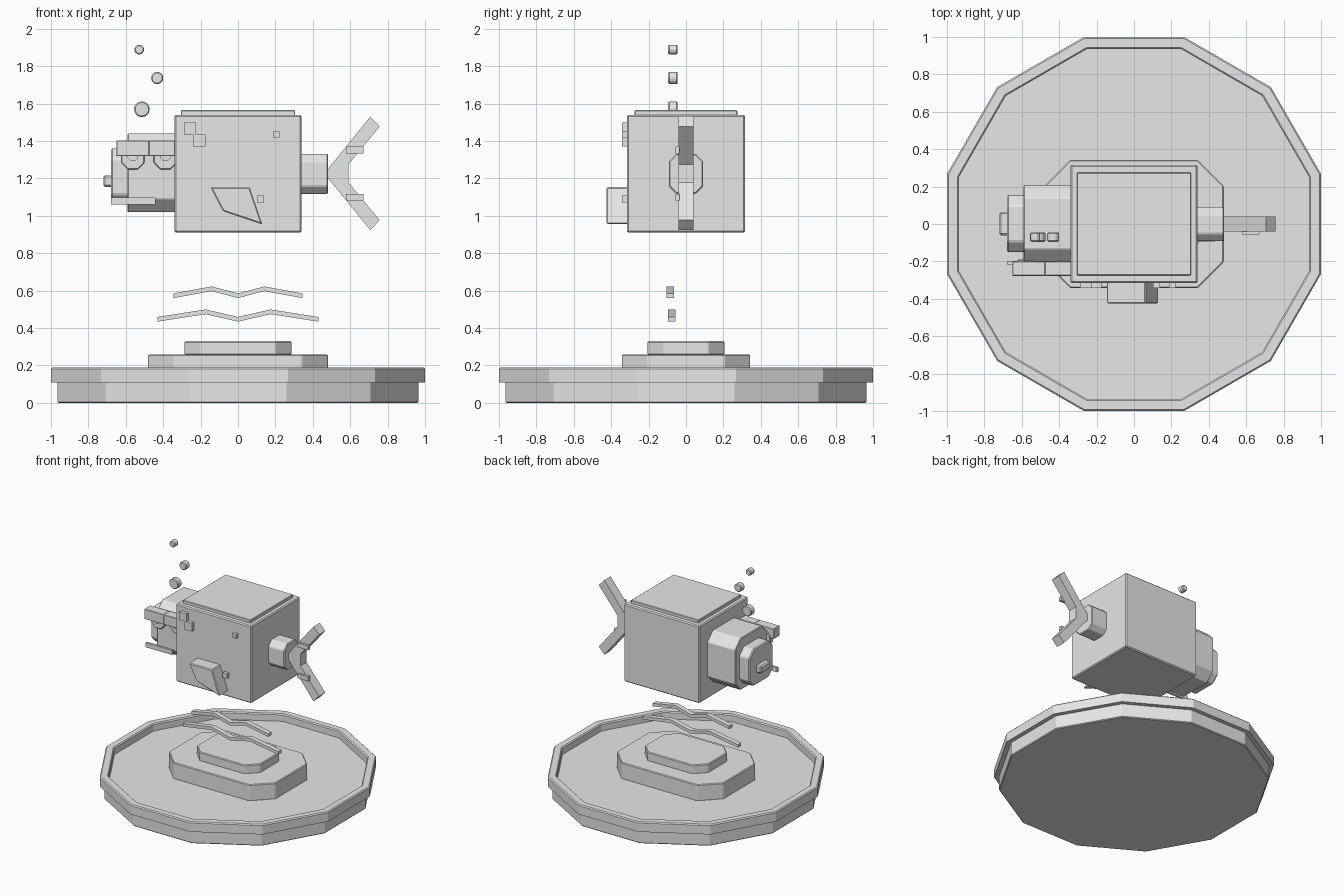
import bpy, bmesh, math

cube = bpy.data.objects.get("Cube")
if cube:
    bpy.data.objects.remove(cube, do_unlink=True)

grey = bpy.data.materials.new("plain_grey")
grey.use_nodes = True
COLOUR = (0.8, 0.8, 0.8, 1)
grey.diffuse_color = COLOUR
grey.node_tree.nodes["Principled BSDF"].inputs["Base Color"].default_value = COLOUR


def prism(name, outline, lo, hi, axis="z", bevel=0.0):
    """Extrude a 2D outline along an axis: z takes (x,y), y takes (x,z), x takes (y,z)."""
    place = {"z": lambda a, b, c: (a, b, c),
             "y": lambda a, b, c: (a, c, b),
             "x": lambda a, b, c: (c, a, b)}[axis]
    bm = bmesh.new()
    low = [bm.verts.new(place(a, b, lo)) for a, b in outline]
    high = [bm.verts.new(place(a, b, hi)) for a, b in outline]
    bm.faces.new(low)
    bm.faces.new(high)
    n = len(outline)
    for i in range(n):
        j = (i + 1) % n
        bm.faces.new((low[i], low[j], high[j], high[i]))
    bmesh.ops.recalc_face_normals(bm, faces=bm.faces)
    mesh = bpy.data.meshes.new(name)
    bm.to_mesh(mesh)
    bm.free()
    mesh.materials.append(grey)
    obj = bpy.data.objects.new(name, mesh)
    bpy.context.collection.objects.link(obj)
    if bevel:
        mod = obj.modifiers.new("soft_edge", "BEVEL")
        mod.width = bevel
        mod.segments = 1
    return obj


def ngon(sides, radius, u=0, v=0):
    step = math.tau / sides
    return [(u + radius * math.cos(step * (i + 0.5)),
             v + radius * math.sin(step * (i + 0.5))) for i in range(sides)]


def chamfered(u, v, hu, hv, c):
    """Rectangle with cut corners, given centre and half sizes."""
    return [(u - hu + c, v - hv), (u + hu - c, v - hv), (u + hu, v - hv + c),
            (u + hu, v + hv - c), (u + hu - c, v + hv), (u - hu + c, v + hv),
            (u - hu, v + hv - c), (u - hu, v - hv + c)]


def box(name, x, y, z, bevel=0.0):
    outline = [(x[0], y[0]), (x[1], y[0]), (x[1], y[1]), (x[0], y[1])]
    return prism(name, outline, z[0], z[1], "z", bevel)


# Round stand: lower disc, overhanging rim with a sunken floor
prism("stand_base", ngon(12, 1.0), 0, 0.13, bevel=0.006)
bm = bmesh.new()
levels = [(1.035, 0.11), (1.035, 0.182), (1.027, 0.19), (0.977, 0.19),
          (0.969, 0.182), (0.969, 0.11)]
loops = [[bm.verts.new((x, y, z)) for x, y in ngon(12, r)] for r, z in levels]
for k, loop in enumerate(loops):
    above = loops[(k + 1) % len(loops)]
    for i in range(12):
        j = (i + 1) % 12
        bm.faces.new((loop[i], loop[j], above[j], above[i]))
bmesh.ops.recalc_face_normals(bm, faces=bm.faces)
rim_mesh = bpy.data.meshes.new("stand_rim")
bm.to_mesh(rim_mesh)
bm.free()
rim_mesh.materials.append(grey)
bpy.context.collection.objects.link(bpy.data.objects.new("stand_rim", rim_mesh))

# Stepped pedestal
prism("lower_step", chamfered(0, 0, 0.48, 0.343, 0.14), 0.125, 0.26, bevel=0.006)
prism("upper_step", chamfered(0, 0, 0.285, 0.205, 0.085), 0.255, 0.33, bevel=0.006)

# Zigzag water ripples
for name, ends, peak, low, high, y in (
        ("upper_ripple", 0.345, 0.14, 0.573, 0.61, -0.083),
        ("lower_ripple", 0.43, 0.173, 0.447, 0.487, -0.075)):
    path = [(-ends, low), (-peak, high), (0, low), (peak, high), (ends, low)]
    t = 0.0125
    outline = [(x, z - t) for x, z in path] + [(x, z + t) for x, z in reversed(path)]
    prism(name, outline, y - 0.02, y + 0.02, "y")

# Boxy body with a raised back plate
box("body", (-0.34, 0.34), (-0.315, 0.315), (0.91, 1.54), 0.008)
box("back_plate", (-0.305, 0.305), (-0.275, 0.275), (1.53, 1.565), 0.004)

# Square scales on the front side
for i, (x, z, h) in enumerate(((-0.257, 1.467, 0.033), (-0.208, 1.403, 0.033),
                               (0.205, 1.435, 0.017), (0.121, 1.09, 0.019))):
    box(f"scale_{i + 1}", (x - h, x + h), (-0.343, -0.31), (z - h, z + h))

# Slanted side fin
prism("side_fin", [(-0.147, 1.153), (0.062, 1.153), (0.13, 0.955), (-0.08, 1.025)],
      -0.425, -0.31, "y", 0.006)

# Head, snout and nose
prism("head", chamfered(0.003, 1.23, 0.205, 0.21, 0.07), -0.59, -0.33, "x", 0.005)
prism("snout", chamfered(0.003, 1.21, 0.152, 0.15, 0.055), -0.68, -0.58, "x", 0.008)
box("nose", (-0.72, -0.67), (-0.062, 0.065), (1.155, 1.217), 0.01)

# Eyes, pupils, brows and mouth
for side, x in (("right", -0.562), ("left", -0.388)):
    prism(f"{side}_eye", ngon(8, 0.068, x, 1.31), -0.23, -0.19, "y", 0.005)
    prism(f"{side}_pupil", ngon(8, 0.03, x, 1.32), -0.24, -0.225, "y")
    box(f"{side}_brow", (x - 0.088, x + 0.087), (-0.277, -0.2), (1.32, 1.402), 0.003)
box("mouth", (-0.68, -0.44), (-0.217, -0.198), (1.06, 1.097))

# Tail stub, forked tail and its markings
prism("tail_stub", chamfered(0, 1.225, 0.092, 0.107, 0.04), 0.33, 0.482, "x", 0.006)
upper = [(0.59, 1.275), (0.757, 1.477), (0.707, 1.53), (0.48, 1.25)]
mid = 1.227
lower = [(x, 2 * mid - z) for x, z in reversed(upper)]
prism("tail_fork", upper + lower, -0.04, 0.04, "y")
for name, z in (("upper_tail_mark", 1.352), ("lower_tail_mark", 1.1)):
    box(name, (0.577, 0.672), (-0.057, -0.035), (z - 0.018, z + 0.018))

# Rising bubbles
for i, (x, z, r) in enumerate(((-0.514, 1.57, 0.043), (-0.432, 1.737, 0.034),
                               (-0.528, 1.889, 0.027))):
    prism(f"bubble_{i + 1}", ngon(10, r, x, z), -0.095, -0.045, "y", 0.006)
